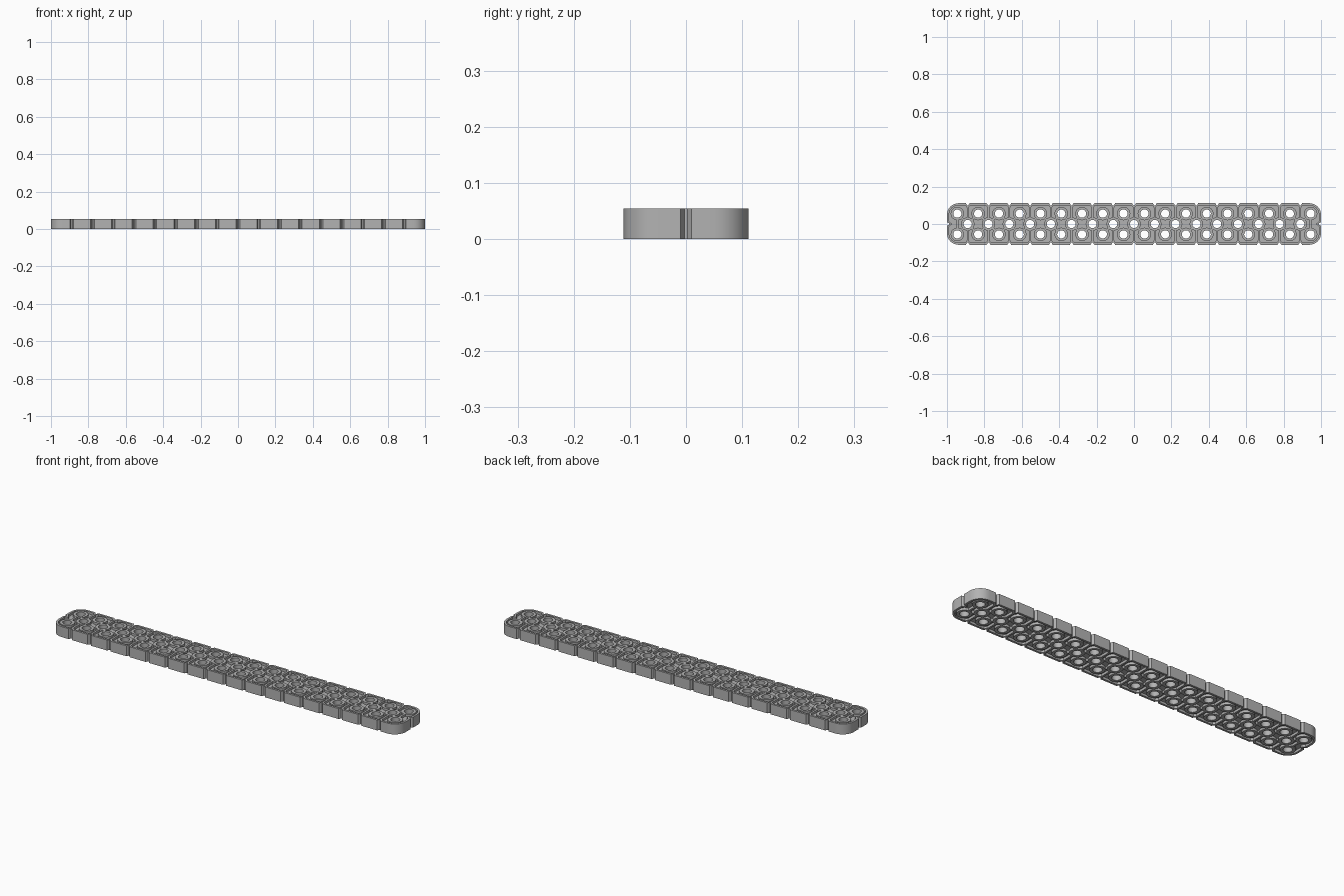
import bpy
import math
from math import pi, cos, sin

cube = bpy.data.objects.get("Cube")
if cube:
    bpy.data.objects.remove(cube, do_unlink=True)

PITCH = 2 / 18
HALF = PITCH / 2
HEIGHT = 0.054
HOLE = 0.022
grey = bpy.data.materials.new("plain grey")
grey.use_nodes = True
grey.diffuse_color = (0.45, 0.45, 0.45, 1)
grey.node_tree.nodes["Principled BSDF"].inputs["Base Color"].default_value = (0.45, 0.45, 0.45, 1)


def circle(x, y, r, n=20):
    return [(x + r * cos(2 * pi * i / n), y + r * sin(2 * pi * i / n)) for i in range(n)]


def bar(a, b, w):
    # Thin rectangle joining two points
    dx, dy = b[0] - a[0], b[1] - a[1]
    k = w / 2 / math.hypot(dx, dy)
    nx, ny = -dy * k, dx * k
    return [(a[0] + nx, a[1] + ny), (a[0] - nx, a[1] - ny),
            (b[0] - nx, b[1] - ny), (b[0] + nx, b[1] + ny)]


def outline(inset):
    # Rounded rectangle with a V notch at every pitch line
    pts = []
    r = 0.062 - inset
    g = 0.01 + inset * 0.4
    d = 0.012
    sides = [(1, 0, 2, 18), (0, 1, 18, 2), (-1, 0, 2, 18), (0, -1, 18, 2)]
    for s, (nx, ny, count, across) in enumerate(sides):
        tx, ty = -ny, nx
        edge = across * HALF - inset
        for i in range(1, count):
            t = (i - count / 2) * PITCH
            for along, depth in ((-g, 0), (-g * 0.3, d), (g * 0.3, d), (g, 0)):
                pts.append((nx * (edge - depth) + tx * (t + along),
                            ny * (edge - depth) + ty * (t + along)))
        cx = (1 if s in (0, 3) else -1) * (1 - inset - r)
        cy = (1 if s in (0, 1) else -1) * (PITCH - inset - r)
        for k in range(9):
            a = s * pi / 2 + k * pi / 16
            pts.append((cx + r * cos(a), cy + r * sin(a)))
    return pts


def plate(name, loops, z0, z1):
    # Filled flat profile, extruded between two heights
    curve = bpy.data.curves.new(name, "CURVE")
    curve.dimensions = "2D"
    curve.fill_mode = "BOTH"
    curve.extrude = (z1 - z0) / 2
    for loop in loops:
        spline = curve.splines.new("POLY")
        spline.points.add(len(loop) - 1)
        for p, (x, y) in zip(spline.points, loop):
            p.co = (x, y, 0, 1)
        spline.use_cyclic_u = True
    obj = bpy.data.objects.new(name, curve)
    obj.location.z = (z0 + z1) / 2
    bpy.context.collection.objects.link(obj)
    bpy.ops.object.select_all(action="DESELECT")
    bpy.context.view_layer.objects.active = obj
    obj.select_set(True)
    bpy.ops.object.convert(target="MESH")
    obj = bpy.context.object
    obj.data.materials.clear()
    obj.data.materials.append(grey)
    bpy.ops.object.shade_smooth_by_angle(angle=math.radians(30))


# Hole centres: two outer rows and a staggered middle row
outer = [((i - 8.5) * PITCH, s * HALF) for i in range(18) for s in (-1, 1)]
middle = [((i - 8) * PITCH, 0) for i in range(17)]
holes = outer + middle

plate("perimeter_wall", [outline(0), outline(0.011)], 0, HEIGHT)
plate("web", [outline(0.006)] + [circle(x, y, HOLE) for x, y in holes], 0.012, HEIGHT - 0.012)

# Tubes around the holes
tubes = []
for x, y in holes:
    tubes += [circle(x, y, 0.036), circle(x, y, HOLE)]
plate("hole_tubes", tubes, 0, HEIGHT)

# Short ribs from the middle tubes to the notches, and between neighbouring tubes
ribs = []
for x, y in middle:
    for s in (-1, 1):
        ribs.append(bar((x, s * 0.034), (x, s * 0.092), 0.01))
        for t in (-1, 1):
            c = 0.034 * 0.707
            ribs.append(bar((x + t * c, s * c), (x + t * (HALF - c), s * (HALF - c)), 0.012))
for t in (-1, 1):
    ribs.append(bar((t * (1 - HALF), -0.022), (t * (1 - HALF), 0.022), 0.01))
plate("ribs", ribs, 0, HEIGHT - 0.0005)
